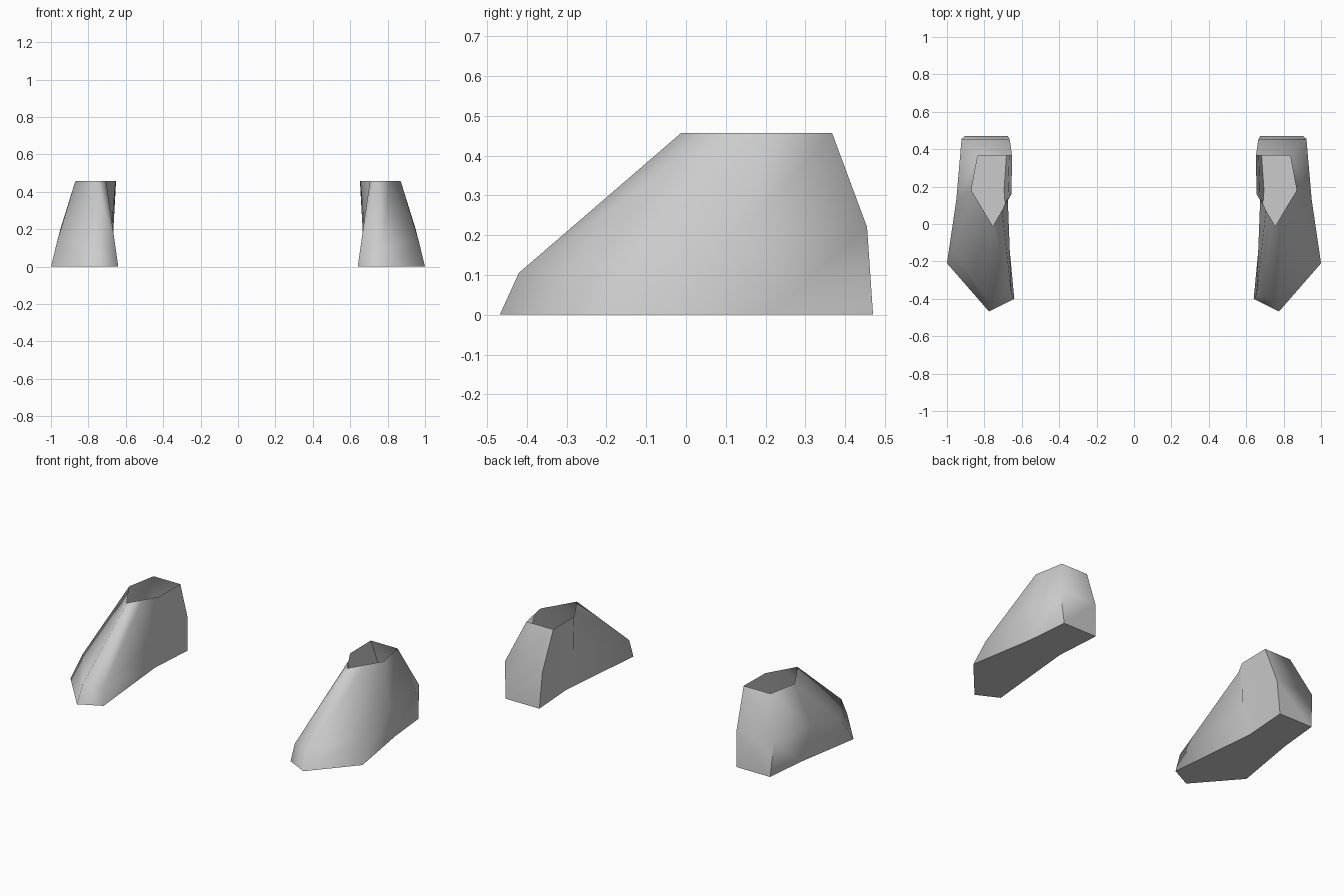
import bpy, bmesh, math

cube = bpy.data.objects.get("Cube")
if cube:
    bpy.data.objects.remove(cube, do_unlink=True)

grey = bpy.data.materials.new("plain_grey")
grey.use_nodes = True
COLOUR = (0.6, 0.6, 0.6, 1.0)
grey.diffuse_color = COLOUR
grey.node_tree.nodes["Principled BSDF"].inputs["Base Color"].default_value = COLOUR

# Rings run: toe, outer ball, outer instep, outer heel, inner heel, inner instep, inner toe
SOLE = [(0.775, -0.468, 0), (1.0, -0.21, 0), (0.93, 0.21, 0), (0.905, 0.47, 0),
        (0.675, 0.47, 0), (0.695, 0.18, 0), (0.64, -0.40, 0)]
MIDDLE = [(0.77, -0.42, 0.105), (0.968, -0.14, 0.13), (0.95, 0.13, 0.2), (0.922, 0.455, 0.22),
          (0.665, 0.455, 0.22), (0.675, 0.14, 0.2), (0.655, -0.38, 0.105)]
COLLAR = [(0.755, -0.012, 0.457), (0.812, 0.084, 0.457), (0.87, 0.18, 0.457),
          (0.835, 0.367, 0.457), (0.652, 0.367, 0.457), (0.655, 0.16, 0.457),
          (0.705, 0.074, 0.457)]


def make_boot(name, side):
    """Open-topped boot lofted through the three rings; side is +1 or -1."""
    bm = bmesh.new()
    rings = [[bm.verts.new((side * x, y, z)) for x, y, z in ring]
             for ring in (SOLE, MIDDLE, COLLAR)]
    # Walls
    for low, high in zip(rings, rings[1:]):
        n = len(low)
        for i in range(n):
            j = (i + 1) % n
            bm.faces.new((low[i], low[j], high[j], high[i]))
    # Closed sole
    bm.faces.new(rings[0][::-1])
    if side < 0:
        bmesh.ops.reverse_faces(bm, faces=bm.faces[:])
    mesh = bpy.data.meshes.new(name)
    bm.to_mesh(mesh)
    bm.free()
    mesh.materials.append(grey)
    boot = bpy.data.objects.new(name, mesh)
    bpy.context.collection.objects.link(boot)
    bpy.ops.object.select_all(action='DESELECT')
    boot.select_set(True)
    bpy.context.view_layer.objects.active = boot
    bpy.ops.object.shade_smooth_by_angle(angle=math.radians(80))


make_boot("left_boot", 1)
make_boot("right_boot", -1)
